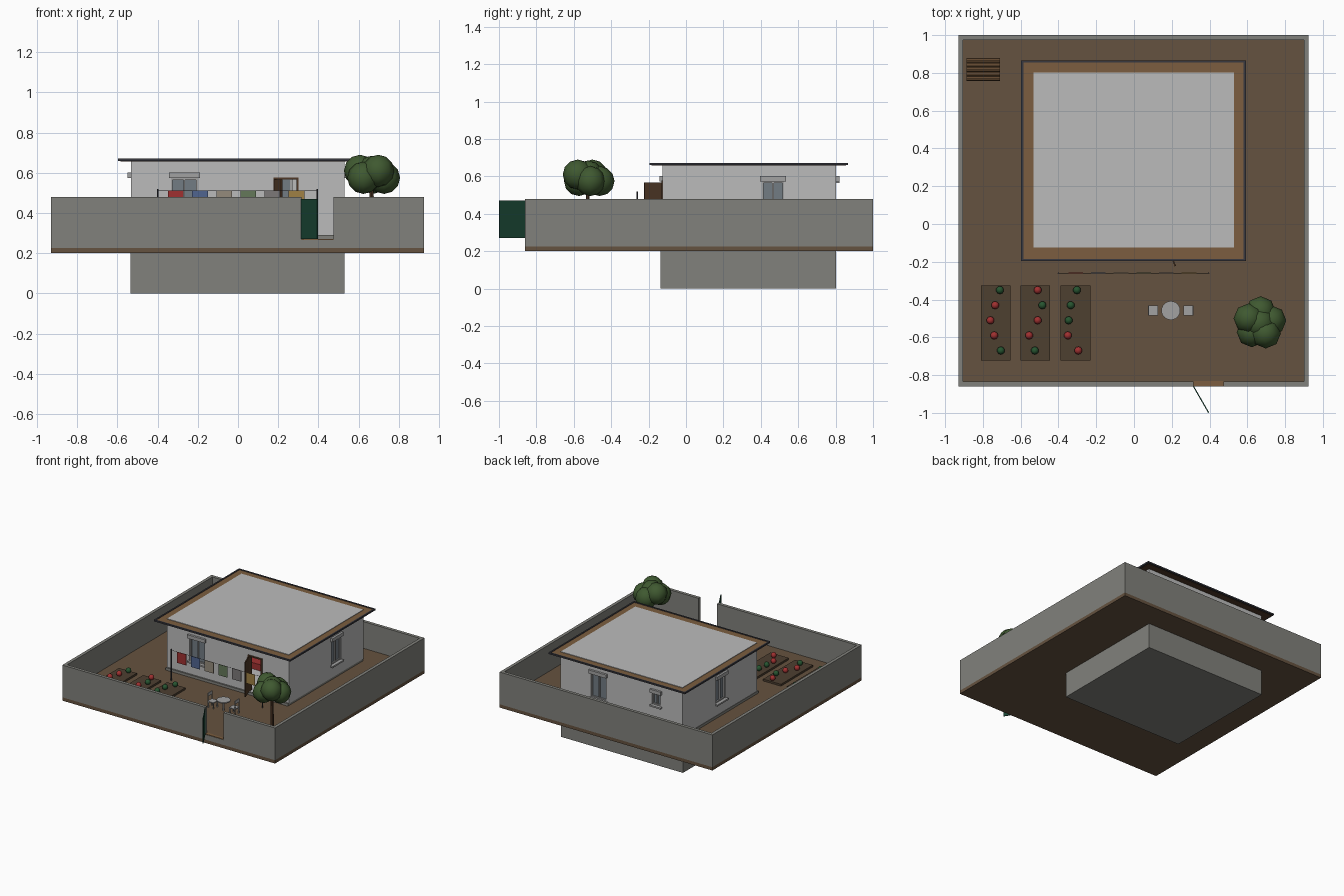
import bpy, bmesh, math, random
from mathutils import Matrix, Vector

if "Cube" in bpy.data.objects:
    bpy.data.objects.remove(bpy.data.objects["Cube"])

random.seed(4)
COLORS = dict(earth=(.13, .085, .05), soil=(.075, .05, .03), wood=(.20, .11, .05), dark=(.04, .04, .05),
              brown=(.08, .04, .02), green=(.01, .06, .035), leaf=(.05, .10, .03), plant=(.02, .09, .03),
              red=(.35, .03, .03), blue=(.08, .13, .28), beige=(.30, .26, .2), sage=(.13, .19, .1),
              grey=(.2, .19, .19), gold=(.35, .22, .06), concrete=(.22, .22, .2), plaster=(.5, .5, .5),
              glass=(.17, .2, .23), trim=(.36, .36, .36))
MATS = {}
for key, c in COLORS.items():
    MATS[key] = bpy.data.materials.new(key)
    MATS[key].diffuse_color = (*c, 1)


def finish(name, bm, mat, smooth=False):
    me = bpy.data.meshes.new(name)
    for f in bm.faces:
        f.smooth = smooth
    bm.to_mesh(me)
    bm.free()
    ob = bpy.data.objects.new(name, me)
    bpy.context.collection.objects.link(ob)
    if mat:
        me.materials.append(MATS[mat])
    return ob


def boxes(name, spans, mat, mtx=Matrix()):
    """One object out of boxes given as (x0, x1, y0, y1, z0, z1)."""
    bm = bmesh.new()
    for x0, x1, y0, y1, z0, z1 in spans:
        m = Matrix.Translation(((x0 + x1) / 2, (y0 + y1) / 2, (z0 + z1) / 2))
        bmesh.ops.create_cube(bm, size=1, matrix=mtx @ m @ Matrix.Diagonal((x1 - x0, y1 - y0, z1 - z0, 1)))
    return finish(name, bm, mat)


def rods(name, paths, r, mat, n=8, r2=None):
    bm = bmesh.new()
    for a, b in paths:
        a, b = Vector(a), Vector(b)
        m = Matrix.Translation((a + b) / 2) @ (b - a).to_track_quat('Z', 'Y').to_matrix().to_4x4()
        bmesh.ops.create_cone(bm, cap_ends=True, segments=n, radius1=r, radius2=r if r2 is None else r2,
                              depth=(b - a).length, matrix=m)
    return finish(name, bm, mat)


def balls(name, items, mat, u=8, v=6):
    bm = bmesh.new()
    for x, y, z, r in items:
        bmesh.ops.create_uvsphere(bm, u_segments=u, v_segments=v, radius=r, matrix=Matrix.Translation((x, y, z)))
    return finish(name, bm, mat, True)


def frame(x0, x1, y0, y1, z0, z1, t):
    """Spans for a rectangular ring of thickness t, lying flat."""
    return [(x0, x1, y0, y0 + t, z0, z1), (x0, x1, y1 - t, y1, z0, z1),
            (x0, x0 + t, y0 + t, y1 - t, z0, z1), (x1 - t, x1, y0 + t, y1 - t, z0, z1)]


def cut(ob, cutter):
    cutter.hide_render = True
    cutter.display_type = 'WIRE'
    mod = ob.modifiers.new('opening', 'BOOLEAN')
    mod.operation, mod.solver, mod.object = 'DIFFERENCE', 'EXACT', cutter


# Plot: foundation, earth slab, boundary wall with gate gap
G = .27
boxes('foundation', [(-.535, .53, -.137, .802, 0, .29)], 'concrete')
boxes('earth_slab', [(-.93, .925, -.86, 1, .2, .226)], 'earth')
boxes('yard_ground', [(-.906, .901, -.836, .976, .226, G)], 'earth')
wall = frame(-.93, .925, -.86, 1, .226, .48, .025)[1:]
wall += [(-.93, .315, -.86, -.835, .226, .48), (.475, .925, -.86, -.835, .226, .48),
         (.315, .475, -.86, -.835, .226, G - .004)]
boxes('boundary_wall', wall, 'concrete')
boxes('gate_threshold', [(.315, .475, -.858, -.83, G - .004, G)], 'wood')
hinge = Matrix.Translation((.315, -.86, 0)) @ Matrix.Rotation(math.radians(-60), 4, 'Z')
boxes('gate_leaf', [(0, .16, -.003, .003, G, .47)], 'green', hinge)

# House shell, hollow, with its flat grey top passing through the eaves
house = boxes('house_walls', [(-.532, .53, -.125, .803, .285, .672)], 'plaster')
cut(house, boxes('room_cutter', [(-.502, .50, -.095, .773, .291, .65)], None))
cut(house, boxes('door_cutter', [(.185, .295, -.2, -.05, .291, .57)], None))
boxes('eaves', frame(-.585, .58, -.185, .855, .66, .668, .07), 'wood')
boxes('eaves_underside', frame(-.585, .58, -.185, .855, .657, .66, .06), 'brown')
boxes('gutter', frame(-.597, .592, -.196, .866, .66, .672, .012), 'dark')


# Windows: glass, casing, shutter box and sill on each side of the house
def window(name, x, y, angle, w, z0, z1):
    m = Matrix.Translation((x, y, 0)) @ Matrix.Rotation(math.radians(angle), 4, 'Z')
    h = w / 2
    cut(house, boxes(name + '_cutter', [(-h, h, -.05, .06, z0, z1)], None, m))
    boxes(name + '_glass', [(-h, h, .016, .02, z0, z1)], 'glass', m)
    t = .009
    boxes(name + '_casing', [(-h, h, .006, .022, z0, z0 + t), (-h, h, .006, .022, z1 - t, z1)] +
          [(c - t / 2, c + t / 2, .006, .022, z0 + t, z1 - t) for c in (-h + t / 2, 0, h - t / 2)], 'trim', m)
    boxes(name + '_shutter_box', [(-h - .01, h + .01, -.017, .005, z1, z1 + .028)], 'trim', m)
    boxes(name + '_sill', [(-h - .01, h + .01, -.02, .01, z0 - .012, z0)], 'trim', m)


window('front_window', -.267, -.125, 0, .135, .395, .574)
window('right_window', .53, .465, 90, .12, .385, .574)
window('left_window', -.532, .325, -90, .12, .385, .574)
window('back_window', .20, .803, 180, .135, .385, .574)
window('small_back_window', -.305, .803, 180, .075, .47, .565)

# Front door standing open, its frame, and the red seat inside
boxes('door_frame', [(.177, .187, -.132, -.095, .29, .578), (.290, .300, -.132, -.095, .29, .578),
                     (.187, .290, -.132, -.095, .568, .578)], 'brown')
hinge = Matrix.Translation((.183, -.13, 0)) @ Matrix.Rotation(math.radians(-69), 4, 'Z')
boxes('door_leaf', [(0, .1, -.004, .004, .292, .567)], 'brown', hinge)
boxes('indoor_seat', [(-.25, .1, .2, .36, .291, .34), (-.25, .1, .33, .36, .34, .41)], 'red')

# Clothesline with hanging laundry
rods('line_poles', [((x, -.26, G), (x, -.26, .52)) for x in (-.4, .395)], .004, 'dark')
rods('clothes_line', [((-.4, -.26, .51), (.395, -.26, .51))], .0012, 'dark', 4)
for i, col in enumerate(('red', 'blue', 'beige', 'sage', 'grey', 'gold')):
    x = -.348 + .12 * i
    boxes('laundry_' + str(i + 1), [(x, x + .078, -.262, -.258, .425, .511)], col)

# Vegetable beds
beds = [(-.81, -.655), (-.6, -.445), (-.39, -.23)]
boxes('garden_beds', [(a, b, -.722, -.325, G, .285) for a, b in beds], 'soil')
rows = [((-.71, 'g'), (-.735, 'r'), (-.76, 'r'), (-.74, 'r'), (-.705, 'g')),
        ((-.51, 'r'), (-.485, 'g'), (-.51, 'r'), (-.555, 'r'), (-.525, 'g')),
        ((-.302, 'g'), (-.335, 'g'), (-.346, 'g'), (-.35, 'r'), (-.295, 'r'))]
for kind, name, mat in (('r', 'tomatoes', 'red'), ('g', 'cabbages', 'plant')):
    balls(name, [(x, -.35 - .08 * i, .302, .021) for row in rows for i, (x, k) in enumerate(row) if k == kind], mat, 10, 6)

# Garden table and two chairs
rods('table_top', [((.195, -.458, .347), (.195, -.458, .355))], .05, 'trim', 24)
rods('table_leg', [((.195, -.458, G), (.195, -.458, .347))], .007, 'trim')
for name, x, s in (('left_chair', .1, -1), ('right_chair', .288, 1)):
    parts = [(x - .027, x + .027, -.485, -.431, .315, .322)]
    parts += [(x + a - .003, x + a + .003, -.458 + b - .003, -.458 + b + .003, G, .315)
              for a in (-.023, .023) for b in (-.023, .023)]
    e = x + s * .024
    parts += [(e - .003, e + .003, -.485 + .048 * i, -.479 + .048 * i, .322, .375) for i in (0, 1)]
    parts += [(e - .003, e + .003, -.485, -.431, .36, .385)]
    boxes(name, parts, 'trim')

# Tree
rods('tree_trunk', [((.665, -.525, G), (.665, -.525, .56))], .014, 'brown', 8, .009)
crown = [(.665, -.525, .60, .085)]
for i in range(5):
    a = math.radians(85 + 72 * i)
    crown.append((.665 + .063 * math.cos(a), -.525 + .063 * math.sin(a), .575 + .035 * (i % 2), .08))
balls('tree_crown', crown, 'leaf')

# Firewood stack
logs = []
for layer in range(3):
    for i in range(5):
        y, z = .77 + .024 * i, G + .013 + .024 * layer
        logs.append(((-.888, y, z), (-.71, y, z)))
rods('firewood', logs, .0125, 'wood', 8)

for m in bpy.data.materials:
    if m.users and not m.is_grease_pencil:
        m.use_nodes = True
        m.node_tree.nodes["Principled BSDF"].inputs["Base Color"].default_value = m.diffuse_color
